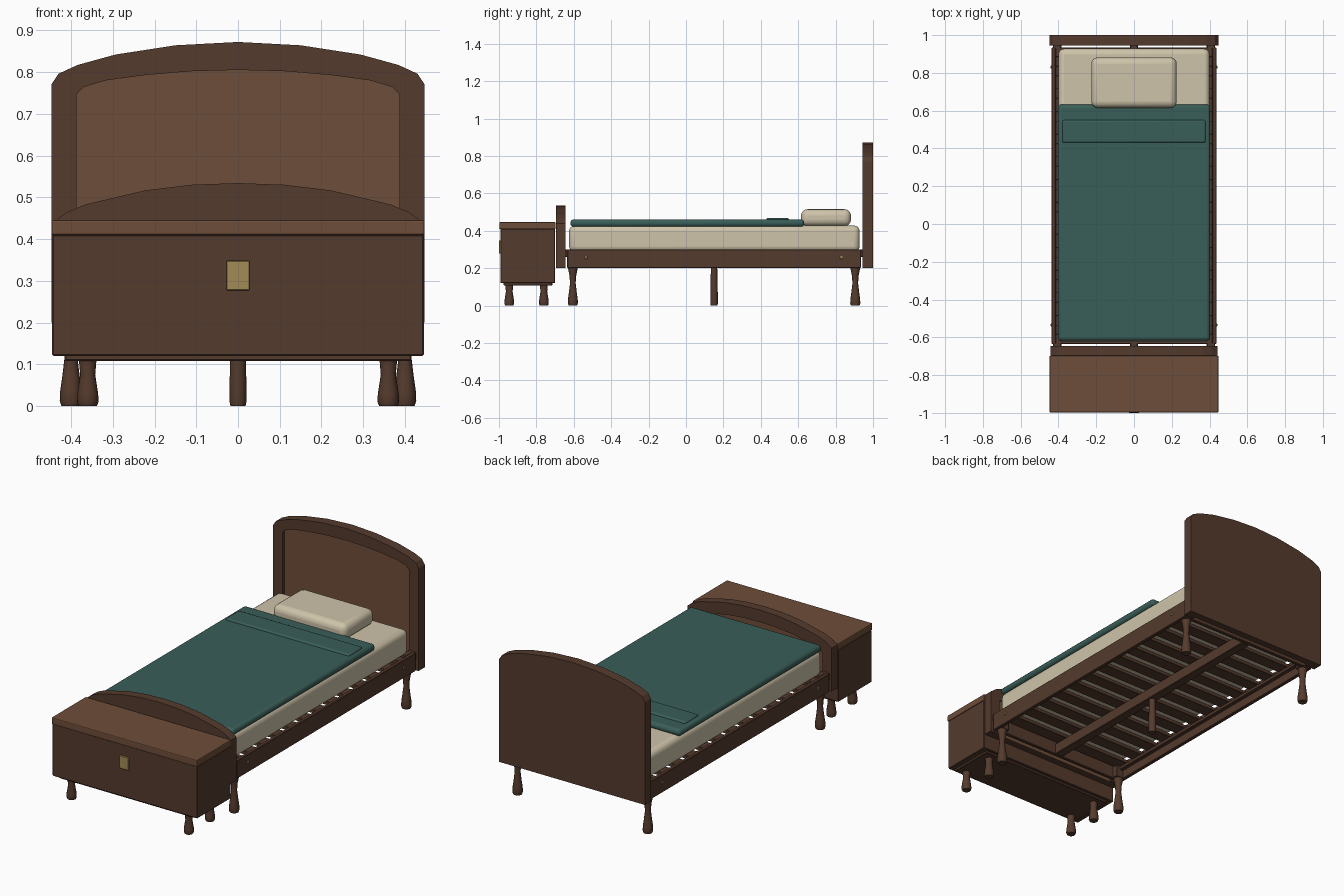
import bpy, bmesh, math

if "Cube" in bpy.data.objects:
    bpy.data.objects.remove(bpy.data.objects["Cube"])


def material(name, r, g, b):
    m = bpy.data.materials.new(name)
    m.diffuse_color = (r, g, b, 1)
    m.use_nodes = True
    m.node_tree.nodes["Principled BSDF"].inputs["Base Color"].default_value = m.diffuse_color
    return m


DARK = material("dark_wood", .09, .043, .026)
LIGHT = material("light_wood", .155, .075, .041)
TEAL = material("teal_cloth", .042, .112, .098)
CREAM = material("cream_cloth", .62, .55, .40)
BRASS = material("brass", .36, .26, .09)


def finish(bm, name, mat, smooth=False, bevel=0, seg=2):
    bmesh.ops.recalc_face_normals(bm, faces=bm.faces)
    me = bpy.data.meshes.new(name)
    bm.to_mesh(me)
    bm.free()
    ob = bpy.data.objects.new(name, me)
    bpy.context.collection.objects.link(ob)
    me.materials.append(mat)
    if bevel:
        mod = ob.modifiers.new("bevel", 'BEVEL')
        mod.width, mod.segments = bevel, seg
    if smooth:
        bpy.ops.object.select_all(action='DESELECT')
        ob.select_set(True)
        bpy.context.view_layer.objects.active = ob
        bpy.ops.object.shade_smooth_by_angle(angle=math.radians(35))
    return ob


def box(name, x, y, z, mat=DARK, bevel=.003, seg=1, smooth=False):
    bm = bmesh.new()
    bmesh.ops.create_cube(bm, size=1)
    for v in bm.verts:
        v.co = [lo + (c + .5) * (hi - lo) for c, (lo, hi) in zip(v.co, (x, y, z))]
    return finish(bm, name, mat, smooth, bevel, seg)


def slab(name, pts, y0, y1, mat, bevel=0):
    """Extrude an outline in the xz plane along y."""
    bm = bmesh.new()
    f = bm.faces.new([bm.verts.new((x, y0, z)) for x, z in pts])
    ext = bmesh.ops.extrude_face_region(bm, geom=[f])
    for v in ext["geom"]:
        if isinstance(v, bmesh.types.BMVert):
            v.co.y = y1
    return finish(bm, name, mat, False, bevel, 1)


def lathe(name, profile, x, y, sides=16):
    bm = bmesh.new()
    rings = [[bm.verts.new((x + r * math.cos(a), y + r * math.sin(a), z))
              for a in (2 * math.pi * i / sides for i in range(sides))]
             for r, z in profile]
    for a, b in zip(rings, rings[1:]):
        for i in range(sides):
            j = (i + 1) % sides
            bm.faces.new((a[i], a[j], b[j], b[i]))
    bm.faces.new(rings[0])
    bm.faces.new(rings[-1])
    return finish(bm, name, DARK, True)


def mirror(half):
    """Complete a right-half outline that ends on x = 0."""
    return half + [(-x, z) for x, z in reversed(half[:-1])]


def board(name, outer, inner, back, mid, front, panel):
    """Arched board: solid back, raised border and a panel inside it."""
    out, inn = mirror(outer), mirror(inner)
    slab(name + "_back", out, back, mid, DARK)
    slab(name + "_border", out + inn[::-1], mid, front, DARK)
    slab(name + "_panel", inn, mid, panel, LIGHT)


# Headboard and footboard
board("headboard",
      [(.447, .2), (.447, .77), (.43, .796), (.384, .817), (.293, .842), (.15, .864), (0, .872)],
      [(.387, .2), (.387, .747), (.37, .764), (.316, .78), (.22, .793), (.11, .802), (0, .805)],
      1.0, .965, .945, .96)
board("footboard",
      [(.442, .2), (.442, .44), (.41, .464), (.365, .483), (.22, .517), (.11, .53), (0, .534)],
      [(.385, .2), (.385, .40), (.35, .42), (.21, .453), (.10, .464), (0, .467)],
      -.695, -.66, -.645, -.655)

# Bed frame
for s, side in ((-1, "left"), (1, "right")):
    def span(a, b):
        return tuple(sorted((s * a, s * b)))
    box(side + "_rail", span(.415, .436), (-.635, .935), (.2, .3))
    box(side + "_slat_ledge", span(.392, .415), (-.59, .89), (.245, .265))
    for y, end in ((-.605, "foot"), (.905, "head")):
        box(f"{side}_{end}_corner_block", span(.37, .415), (y - .022, y + .022), (.2, .3))
        lathe(f"{side}_{end}_leg",
              [(.023, 0), (.027, .012), (.026, .035), (.021, .07), (.015, .12), (.018, .16), (.025, .195), (.025, .2)],
              s * .4, y)
    for y in (-.535, .83):
        box(side + "_bolt", span(.43, .441), (y - .008, y + .008), (.25, .266), BRASS, .002)
    for y in ((-.65, -.63), (.93, .95)):
        box(side + "_bracket", span(.385, .43), y, (.26, .3))
box("foot_rail", (-.415, .415), (-.635, -.615), (.2, .3))
box("head_rail", (-.415, .415), (.915, .935), (.2, .3))
for y in ((-.65, -.63), (.93, .95)):
    box("center_bracket", (-.02, .02), y, (.26, .3))
box("center_beam", (-.025, .025), (-.615, .915), (.2, .262))
lathe("center_leg", [(.018, 0), (.02, .01), (.02, .06), (.017, .2)], 0, .15)

# Slats
N = 13
for i in range(N):
    y = -.57 + i * 1.44 / (N - 1)
    box("slat", (-.415, .415), (y - .036, y + .036), (.265, .285), DARK, .002)

# Bedding
box("mattress", (-.4, .4), (-.625, .928), (.287, .428), CREAM, .03, 4, True)
box("blanket", (-.403, .403), (-.618, .632), (.421, .46), TEAL, .017, 3, True)
box("blanket_fold", (-.38, .38), (.43, .55), (.445, .469), TEAL, .01, 3, True)
box("pillow", (-.226, .226), (.615, .882), (.425, .515), CREAM, .034, 4, True)

# Storage chest at the foot
box("chest_body", (-.445, .445), (-.992, -.7), (.12, .41))
box("chest_lid", (-.447, .447), (-.998, -.697), (.409, .446), LIGHT, .005, 2)
box("chest_plinth", (-.415, .415), (-.975, -.715), (.108, .125))
box("chest_latch", (-.028, .028), (-1.0, -.99), (.277, .348), BRASS, .002)
for x in (-.36, .36):
    for y in (-.945, -.76):
        lathe("chest_leg", [(.022, 0), (.026, .01), (.025, .03), (.018, .075), (.021, .11)], x, y)
